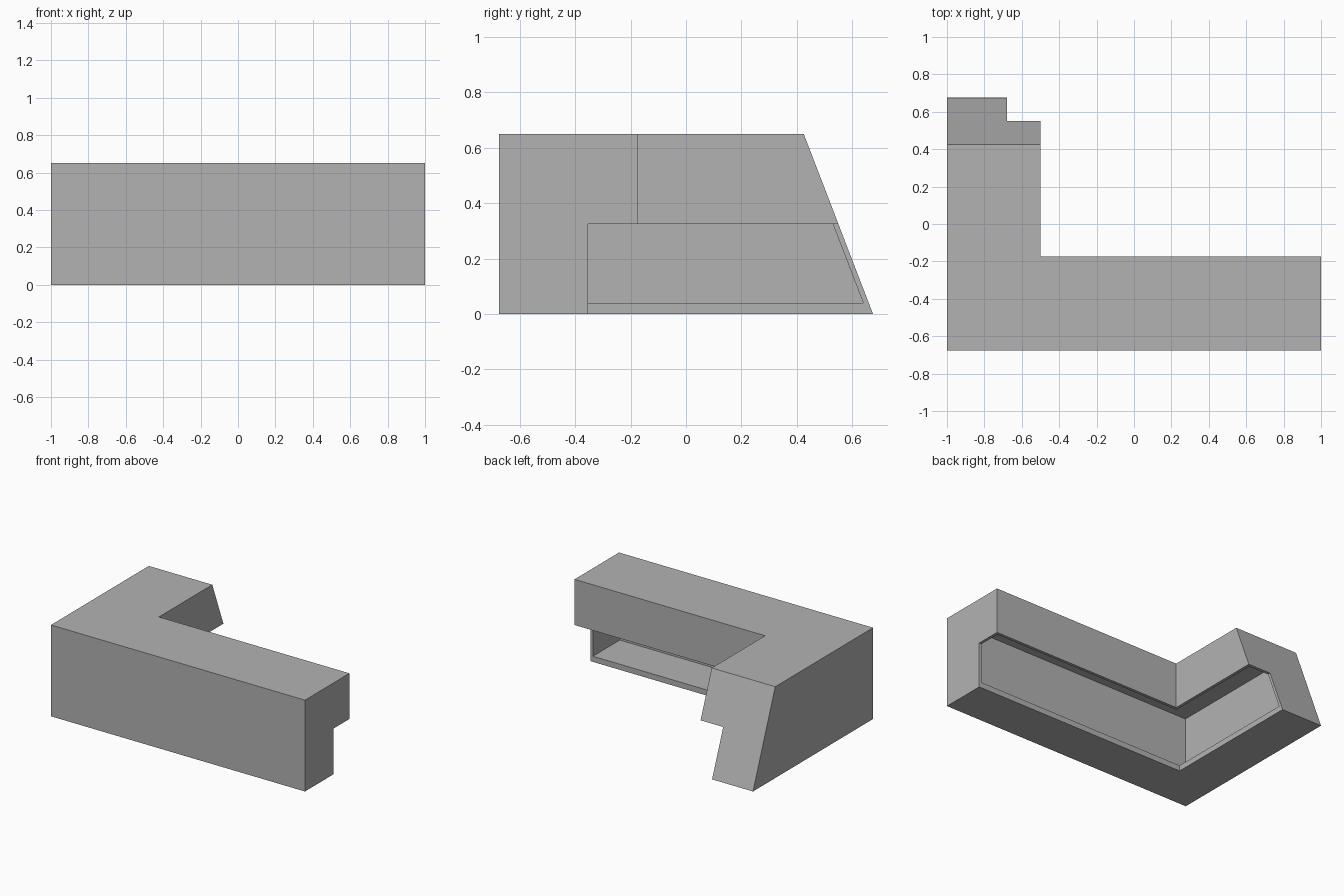
import bpy
import bmesh

default = bpy.data.objects.get("Cube")
if default:
    bpy.data.objects.remove(default, do_unlink=True)

HEIGHT, DEPTH = 0.65, 0.5          # overall counter section
BASE_DEPTH, STEP = 0.322, 0.325    # narrower lower half
WALL, FLOOR = 0.02, 0.04
FRONT, END = -0.675, 0.675
SLOPE = 0.25 / HEIGHT              # lean of the back end

grey = bpy.data.materials.new("plain grey")
grey.use_nodes = True
colour = (0.448, 0.448, 0.448, 1)
grey.diffuse_color = colour
grey.node_tree.nodes["Principled BSDF"].inputs["Base Color"].default_value = colour


def sweep_counter(name, section, inset):
    """Sweep a (depth, height) section around the mitred L-shaped plan."""
    bm = bmesh.new()
    stations = (
        lambda d, z: (1 - inset, FRONT + d, z),
        lambda d, z: (-1 + d, FRONT + d, z),
        lambda d, z: (-1 + d, END - z * SLOPE - inset, z),
    )
    rings = [[bm.verts.new(place(d, z)) for d, z in section] for place in stations]
    for a, b in zip(rings, rings[1:]):
        for i in range(len(section)):
            j = (i + 1) % len(section)
            bm.faces.new((a[i], a[j], b[j], b[i]))
    bm.faces.new(rings[0])
    bm.faces.new(rings[-1][::-1])
    bmesh.ops.recalc_face_normals(bm, faces=bm.faces)
    mesh = bpy.data.meshes.new(name)
    bm.to_mesh(mesh)
    bm.free()
    mesh.materials.append(grey)
    obj = bpy.data.objects.new(name, mesh)
    bpy.context.collection.objects.link(obj)
    return obj


# Outer body with overhanging top half
counter = sweep_counter("counter_shell", [
    (0, 0), (BASE_DEPTH, 0), (BASE_DEPTH, STEP),
    (DEPTH, STEP), (DEPTH, HEIGHT), (0, HEIGHT)], 0)

# Hollow interior, open on the inner side below the overhang
top, inner = HEIGHT - WALL, DEPTH - WALL
cavity = sweep_counter("cavity_cutter", [
    (WALL, FLOOR), (inner, FLOOR), (inner, top), (WALL, top)], WALL)
cavity.hide_render = True

cut = counter.modifiers.new("hollow", "BOOLEAN")
cut.operation = "DIFFERENCE"
cut.solver = "EXACT"
cut.object = cavity
bpy.context.view_layer.objects.active = counter
bpy.ops.object.modifier_apply(modifier=cut.name)
bpy.data.objects.remove(cavity, do_unlink=True)
